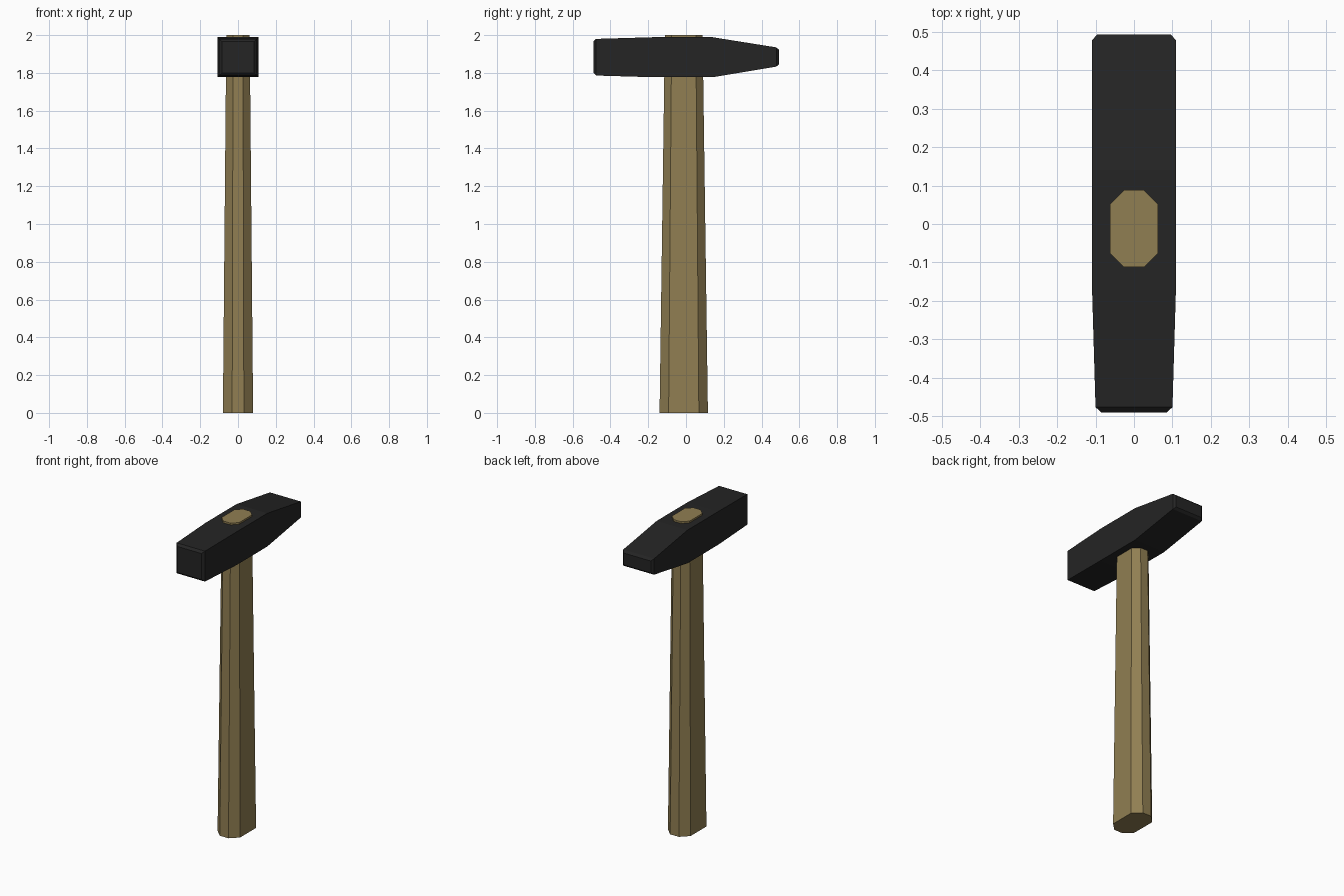
import bpy
import bmesh

cube = bpy.data.objects.get("Cube")
if cube:
    bpy.data.objects.remove(cube, do_unlink=True)


def material(name, rgb):
    mat = bpy.data.materials.new(name)
    mat.use_nodes = True
    mat.diffuse_color = (*rgb, 1)
    bsdf = next(n for n in mat.node_tree.nodes if n.type == 'BSDF_PRINCIPLED')
    bsdf.inputs["Base Color"].default_value = (*rgb, 1)
    bsdf.inputs["Roughness"].default_value = 0.7
    return mat


def loft(name, rings, mat):
    """Skin a closed, flat-faced solid through matching rings of points."""
    bm = bmesh.new()
    loops = [[bm.verts.new(p) for p in ring] for ring in rings]
    for a, b in zip(loops, loops[1:]):
        for i in range(len(a)):
            j = (i + 1) % len(a)
            bm.faces.new((a[i], a[j], b[j], b[i]))
    bm.faces.new(loops[0])
    bm.faces.new(loops[-1])
    bmesh.ops.recalc_face_normals(bm, faces=bm.faces)
    mesh = bpy.data.meshes.new(name)
    bm.to_mesh(mesh)
    bm.free()
    mesh.materials.append(mat)
    obj = bpy.data.objects.new(name, mesh)
    bpy.context.collection.objects.link(obj)
    return obj


def octagon(z, half_x, half_y, flat_x, flat_y, mid_y=-0.012):
    """Chamfered rectangle lying at height z."""
    quarter = [(half_x, flat_y), (flat_x, half_y)]
    pts = quarter + [(-x, y) for x, y in reversed(quarter)]
    pts += [(-x, -y) for x, y in pts]
    return [(x, mid_y + y, z) for x, y in pts]


def rectangle(y, half_x, low, high):
    """Upright cross-section of the head at depth y."""
    return [(-half_x, y, low), (half_x, y, low), (half_x, y, high), (-half_x, y, high)]


wood = material("wood", (0.28, 0.21, 0.085))
iron = material("dark iron", (0.018, 0.018, 0.018))

# Tapered eight-sided handle, its end just proud of the head
loft("handle", [octagon(0, 0.08, 0.128, 0.031, 0.08),
                octagon(2, 0.062, 0.1, 0.026, 0.064)], wood)

# Head: chamfered striking face in front, wedge-shaped peen behind
sections = [
    (-0.49, 0.085, 1.80, 1.966),
    (-0.476, 0.1, 1.786, 1.98),
    (-0.17, 0.109, 1.777, 1.989),
    (0.14, 0.109, 1.777, 1.989),
    (0.478, 0.109, 1.833, 1.935),
    (0.492, 0.096, 1.846, 1.922),
]
loft("hammer_head", [rectangle(*s) for s in sections], iron)
